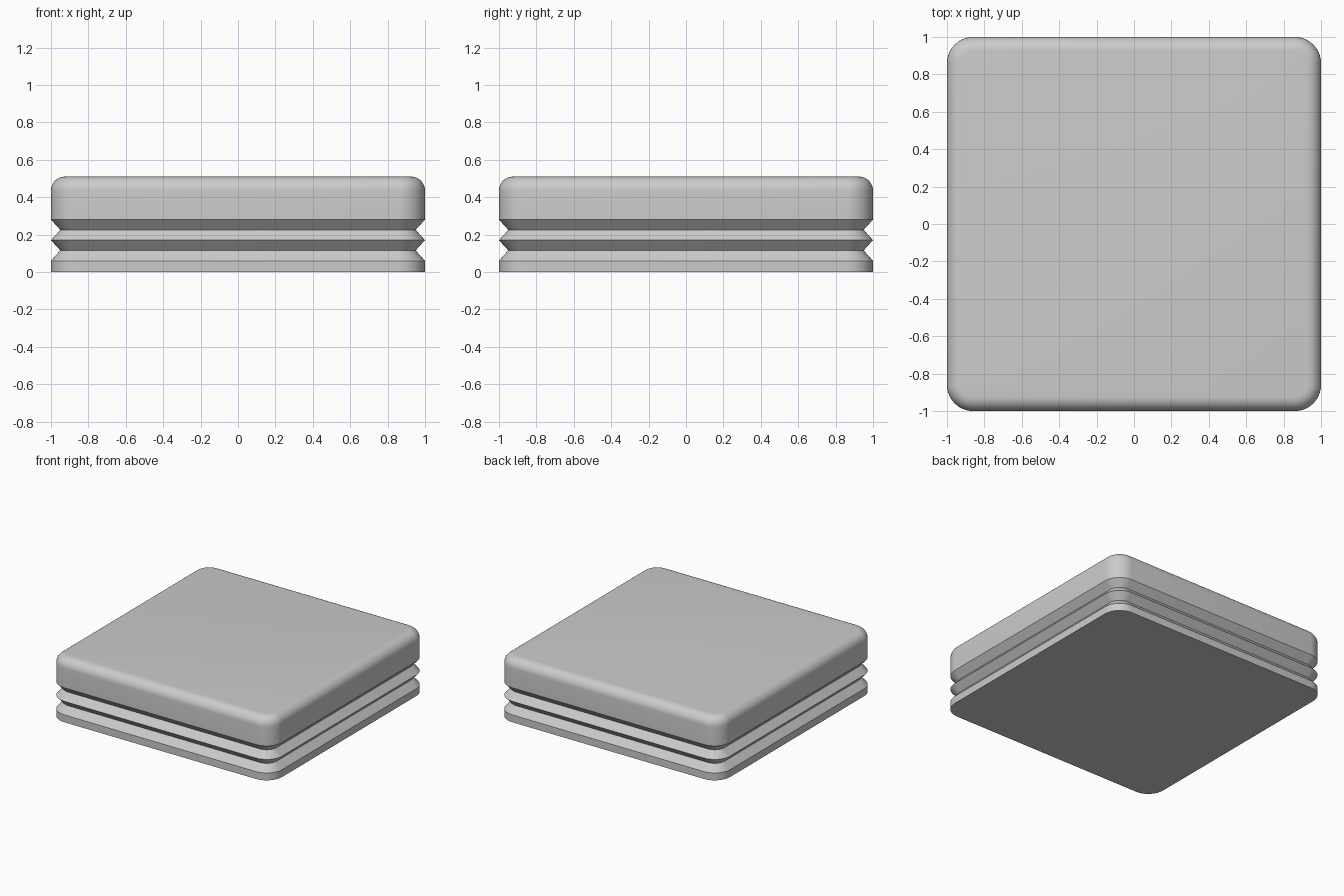
import bpy, bmesh, math

if "Cube" in bpy.data.objects:
    bpy.data.objects.remove(bpy.data.objects["Cube"])

CORNER_R = 0.14   # plan corner radius
TOP_R = 0.075     # rounding of the top edge
HEIGHT = 0.51
CORNER_STEPS = 10
TOP_STEPS = 8


def rounded_square(inset):
    """Plan outline of the pad, offset inwards by inset."""
    r, c = CORNER_R - inset, 1 - CORNER_R
    points = []
    for q, (sx, sy) in enumerate([(1, 1), (-1, 1), (-1, -1), (1, -1)]):
        for i in range(CORNER_STEPS + 1):
            a = math.pi / 2 * (q + i / CORNER_STEPS)
            points.append((sx * c + r * math.cos(a), sy * c + r * math.sin(a)))
    return points


# Side profile (inset, z): base band, two V grooves, upright side
profile = [(0, 0), (0, 0.06), (0.05, 0.115), (0, 0.17), (0.05, 0.225), (0, 0.28)]

# Rounded top edge
for i in range(TOP_STEPS + 1):
    a = math.pi / 2 * i / TOP_STEPS
    profile.append((TOP_R * (1 - math.cos(a)), HEIGHT - TOP_R + TOP_R * math.sin(a)))

# Stack the outlines and bridge them into one closed body
bm = bmesh.new()
rings = [[bm.verts.new((x, y, z)) for x, y in rounded_square(inset)] for inset, z in profile]
for low, high in zip(rings, rings[1:]):
    n = len(low)
    for i in range(n):
        j = (i + 1) % n
        bm.faces.new((low[i], low[j], high[j], high[i]))
bm.faces.new(rings[0][::-1])
bm.faces.new(rings[-1])

mesh = bpy.data.meshes.new("grooved_pad")
bm.to_mesh(mesh)
bm.free()
pad = bpy.data.objects.new("grooved_pad", mesh)
bpy.context.collection.objects.link(pad)

# Smooth rounded areas, keep the groove edges crisp
bpy.context.view_layer.objects.active = pad
pad.select_set(True)
bpy.ops.object.shade_smooth_by_angle(angle=math.radians(30))
